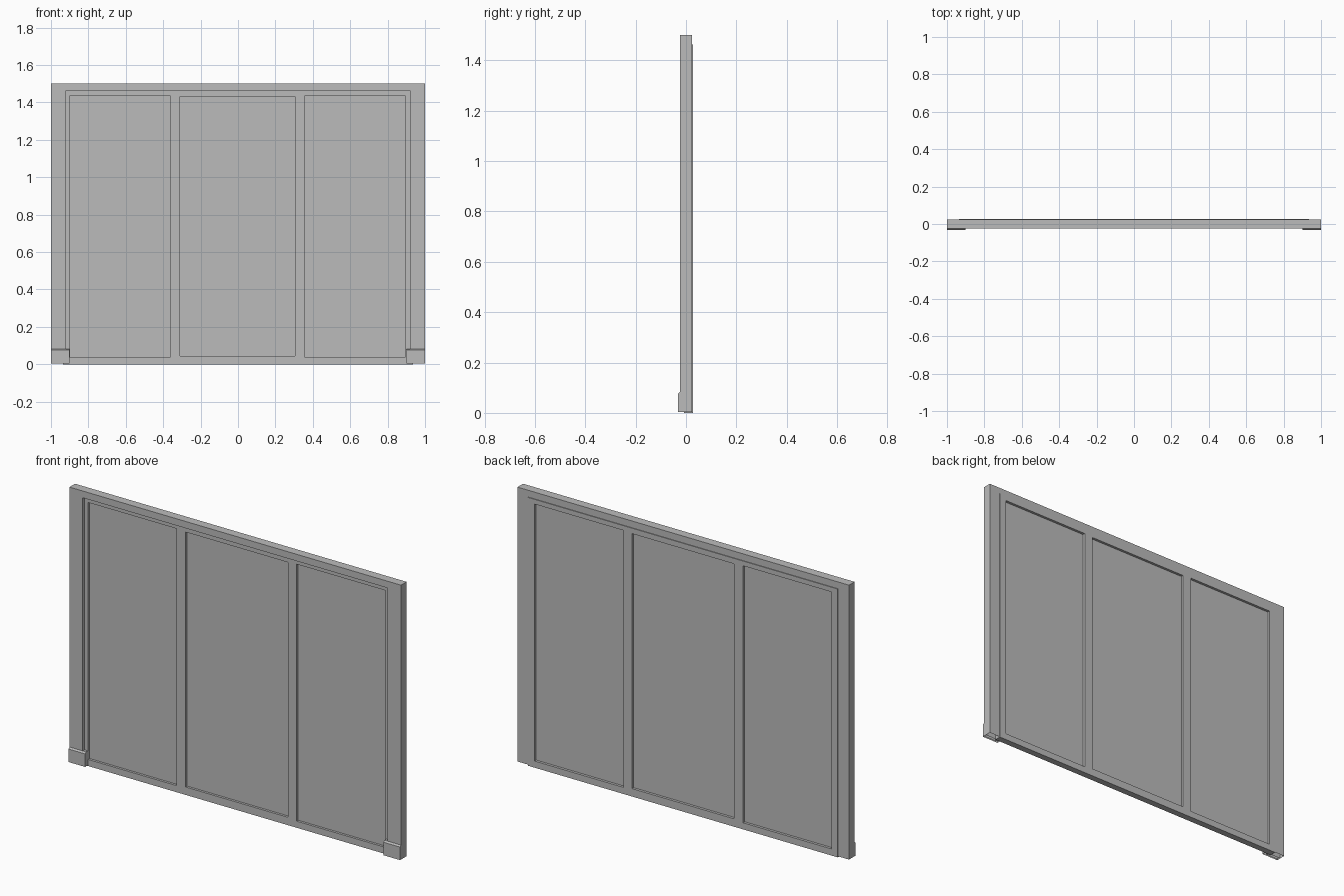
import bpy
import bmesh

if "Cube" in bpy.data.objects:
    bpy.data.objects.remove(bpy.data.objects["Cube"], do_unlink=True)

grey = bpy.data.materials.new("plain grey")
grey.use_nodes = True
colour = (0.5, 0.5, 0.5, 1)
grey.diffuse_color = colour
grey.node_tree.nodes["Principled BSDF"].inputs["Base Color"].default_value = colour


def finish(name, bm):
    bmesh.ops.recalc_face_normals(bm, faces=bm.faces)
    mesh = bpy.data.meshes.new(name)
    bm.to_mesh(mesh)
    bm.free()
    mesh.materials.append(grey)
    obj = bpy.data.objects.new(name, mesh)
    bpy.context.collection.objects.link(obj)
    return obj


def prism(name, outline, y0, y1, open_bottom=False):
    """Extrude an outline in x and z from y0 to y1."""
    bm = bmesh.new()
    face = bm.faces.new([bm.verts.new((x, y0, z)) for x, z in outline])
    moved = bmesh.ops.extrude_face_region(bm, geom=[face], use_keep_orig=True)["geom"]
    for v in moved:
        if isinstance(v, bmesh.types.BMVert):
            v.co.y = y1
    bmesh.ops.recalc_face_normals(bm, faces=bm.faces)
    if open_bottom:
        low = [f for f in bm.faces if f.normal.z < -0.9
               and f.calc_center_median().z < 0.01]
        bmesh.ops.delete(bm, geom=low, context='FACES')
    return finish(name, bm)


def box(name, x0, x1, y0, y1, z0, z1):
    return prism(name, [(x0, z0), (x1, z0), (x1, z1), (x0, z1)], y0, y1)


# Outer surround: two posts joined by a head, hollow underneath
FOOT = 0.004
prism("surround", [(-1, FOOT), (-0.92, FOOT), (-0.92, 1.463), (0.92, 1.463),
                   (0.92, FOOT), (1, FOOT), (1, 1.5), (-1, 1.5)],
      -0.024, 0.024, open_bottom=True)

# Plinth blocks at the feet, with a sloped top
for side, sign in (("left", 1), ("right", -1)):
    bm = bmesh.new()
    profile = [(-0.008, FOOT), (-0.032, FOOT), (-0.032, 0.075),
               (-0.024, 0.083), (-0.008, 0.083)]
    a = [bm.verts.new((sign * 0.9, y, z)) for y, z in profile]
    b = [bm.verts.new((sign * 1.0, y, z)) for y, z in profile]
    bm.faces.new(a)
    bm.faces.new(b)
    for i in range(1, len(a)):
        j = (i + 1) % len(a)
        bm.faces.new((a[i], a[j], b[j], b[i]))
    finish(side + "_plinth", bm)

# Inner frame: stiles, mullions and rails around three openings
FRONT, BACK = -0.008, 0.028
openings = [(-0.898, -0.364, 0.036, 1.437),
            (-0.31, 0.306, 0.043, 1.433),
            (0.358, 0.894, 0.036, 1.437)]
edges = [-0.935] + [x for o in openings for x in o[:2]] + [0.935]
uprights = ["right_stile", "right_mullion", "left_mullion", "left_stile"]
for i, name in enumerate(uprights):
    box(name, edges[2 * i], edges[2 * i + 1], FRONT, BACK, 0, 1.463)

# Rails and the thin panel within each opening
for name, (x0, x1, z0, z1) in zip(("right", "middle", "left"), openings):
    box(name + "_bottom_rail", x0, x1, FRONT, BACK, 0, z0)
    box(name + "_top_rail", x0, x1, FRONT, BACK, z1, 1.463)
    box(name + "_panel", x0, x1, 0.005, 0.014, z0, z1)
